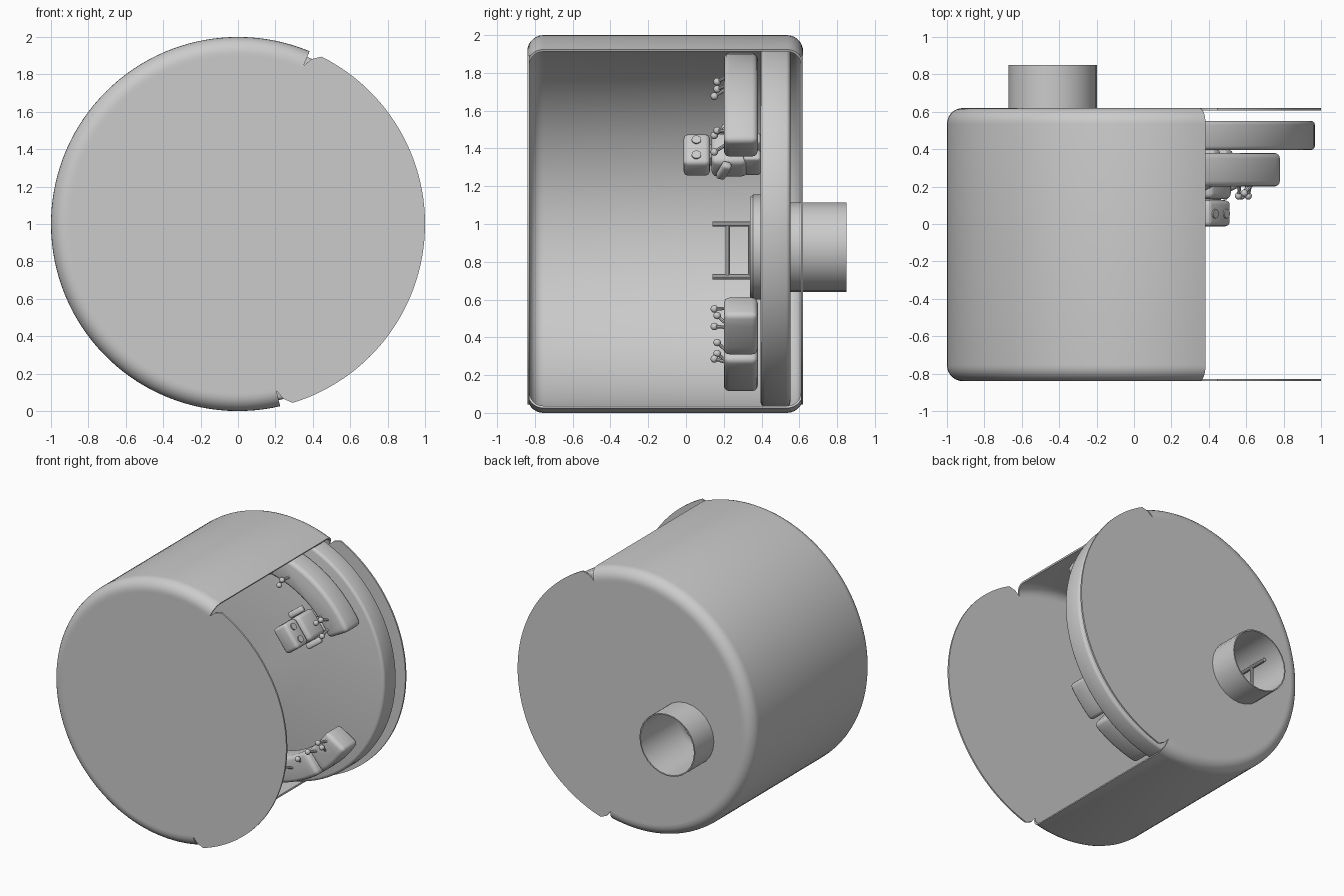
import bpy, bmesh, math
from mathutils import Matrix, Vector

if "Cube" in bpy.data.objects:
    bpy.data.objects.remove(bpy.data.objects["Cube"])

HATCH = (-0.435, 0.878)          # x, z of the entry tube
TOP, BOTTOM = 67.5, 283.0        # wall runs between these angles, the rest is open


def polar(r, deg, y, c=(0, 1)):
    a = math.radians(deg)
    return Vector((c[0] + r * math.cos(a), y, c[1] + r * math.sin(a)))


def finish(name, bm, bevel=0, segs=3, solid=0, cutter=None):
    bmesh.ops.recalc_face_normals(bm, faces=bm.faces[:])
    me = bpy.data.meshes.new(name)
    bm.to_mesh(me)
    bm.free()
    ob = bpy.data.objects.new(name, me)
    bpy.context.collection.objects.link(ob)
    if solid:
        m = ob.modifiers.new("solid", 'SOLIDIFY')
        m.thickness, m.offset = solid, -1
    if bevel:
        m = ob.modifiers.new("bevel", 'BEVEL')
        m.width, m.segments, m.limit_method = bevel, segs, 'ANGLE'
        m.angle_limit = math.radians(40)
    if cutter:
        m = ob.modifiers.new("hole", 'BOOLEAN')
        m.operation, m.object, m.solver = 'DIFFERENCE', cutter, 'EXACT'
    bpy.context.view_layer.update()
    done = bpy.data.meshes.new_from_object(
        ob.evaluated_get(bpy.context.evaluated_depsgraph_get()))
    ob.modifiers.clear()
    ob.data = done
    bpy.ops.object.select_all(action='DESELECT')
    ob.select_set(True)
    bpy.context.view_layer.objects.active = ob
    bpy.ops.object.shade_smooth_by_angle(angle=math.radians(35))
    return ob


def prism(name, outline, y0, y1, **kw):
    """Extrude an outline lying in the xz plane from y0 to y1."""
    bm = bmesh.new()
    f = bm.faces.new([bm.verts.new((p.x, y0, p.z)) for p in outline])
    r = bmesh.ops.extrude_face_region(bm, geom=[f])
    vs = [v for v in r["geom"] if isinstance(v, bmesh.types.BMVert)]
    bmesh.ops.translate(bm, verts=vs, vec=(0, y1 - y0, 0))
    return finish(name, bm, **kw)


def lathe(name, profile, angles, c=(0, 1), loop=False, **kw):
    """Sweep (r, y) points round a y axis through c."""
    bm = bmesh.new()
    rows = [[bm.verts.new(polar(r, a, y, c)) for r, y in profile] for a in angles]
    pairs = list(zip(rows, rows[1:])) + ([(rows[-1], rows[0])] if loop else [])
    n = len(profile)
    for p, q in pairs:
        for i in range(n if loop else n - 1):
            j = (i + 1) % n
            bm.faces.new((p[i], p[j], q[j], q[i]))
    return finish(name, bm, **kw)


def rod(name, a, b, r, sides=10):
    a, b = Vector(a), Vector(b)
    bm = bmesh.new()
    m = Matrix.Translation((a + b) / 2) @ (b - a).to_track_quat('Z', 'Y').to_matrix().to_4x4()
    bmesh.ops.create_cone(bm, cap_ends=True, segments=sides, radius1=r, radius2=r,
                          depth=(b - a).length, matrix=m)
    return finish(name, bm)


def circle(r, n, c=(0, 1)):
    return [polar(r, 360 * i / n, 0, c) for i in range(n)]


def span(a, b, n):
    return [a + (b - a) * i / n for i in range(n + 1)]


# hole cutter for the entry tube
cutter = prism("hatch_cutter", circle(0.23, 24, HATCH), 0.3, 0.8)
cutter.hide_render = True

# outer wall with rounded shoulders
R, Y0, Y1 = 0.085, -0.84, 0.62
prof = [(0.90, Y0)]
prof += [(1 - R + R * math.sin(math.radians(t)), Y0 + R - R * math.cos(math.radians(t)))
         for t in span(0, 90, 7)]
prof += [(1 - R + R * math.cos(math.radians(t)), Y1 - R + R * math.sin(math.radians(t)))
         for t in span(0, 90, 7)]
prof += [(0.90, Y1)]
lathe("outer_wall", prof, span(TOP, BOTTOM, 80), solid=0.012)

# end plates: tucked inside the wall, full radius along the opening
rim = [polar(0.915, a, 0) for a in span(TOP, BOTTOM, 80)]
rim += [polar(0.965, BOTTOM + 1.5, 0)]
rim += [polar(1.0, a, 0) for a in span(BOTTOM + 4, TOP + 356, 54)]
rim += [polar(0.965, TOP + 358.5, 0)]
prism("front_plate", rim, Y0, Y0 + 0.012)
prism("back_plate", rim, Y1 - 0.012, Y1, cutter=cutter)

# floor disc
prism("floor", circle(0.967, 96), 0.395, 0.552, bevel=0.022, cutter=cutter)

# entry tube and raised hatch ring
ring = span(0, 345, 23)
lathe("entry_tube", [(0.237, 0.40), (0.237, 0.85), (0.228, 0.85), (0.228, 0.40)],
      ring, HATCH, loop=True)
lathe("hatch_ring", [(0.228, 0.40), (0.228, 0.355), (0.238, 0.34), (0.265, 0.34),
                     (0.277, 0.355), (0.277, 0.40)], ring, HATCH, loop=True)

# ladder
for z in (0.72, 1.0):
    rod("ladder_rail", (-0.59, 0.14, z), (-0.59, 0.72, z), 0.014)
for y in (0.22, 0.34, 0.46, 0.58):
    rod("ladder_rung", (-0.59, y, 0.72), (-0.59, y, 1.0), 0.012)

# curved control desks, with levers
for a0, a1 in ((29, 96), (-51, -32), (-80, -53)):
    n = max(4, int((a1 - a0) / 4))
    pts = [polar(0.905, a, 0) for a in span(a0, a1, n)]
    pts += [polar(0.715, a, 0) for a in span(a1, a0, n)]
    prism("control_desk", pts, 0.20, 0.38, bevel=0.03)
for i, (r, a) in enumerate(((0.75, 34), (0.80, 38), (0.76, 42), (0.79, 68), (0.75, 72),
                            (0.80, 76), (0.76, -36), (0.80, -41), (0.76, -46),
                            (0.77, -60), (0.80, -66), (0.76, -72))):
    base = polar(r, a, 0.21)
    tip = polar(r - 0.03, a + (2 if i % 2 else -2), 0.15 + 0.015 * (i % 2))
    rod("lever", base, tip, 0.009, 8)
    bm = bmesh.new()
    bmesh.ops.create_uvsphere(bm, u_segments=12, v_segments=8, radius=0.02,
                              matrix=Matrix.Translation(tip))
    finish("lever_knob", bm)

# robot: local x forward, y sideways, z towards the front of the model
fwd, up = Vector((0.8, 0, 0.6)), Vector((0, -1, 0))
side = up.cross(fwd)
frame = Matrix((fwd, side, up)).transposed().to_4x4()
frame.translation = (0.41, 0.39, 1.365)


def box(name, loc, size, bevel=0.02, tilt=0):
    bm = bmesh.new()
    m = frame @ Matrix.Translation(loc) @ Matrix.Rotation(tilt, 4, 'Y') @ Matrix.Diagonal((*size, 1))
    bmesh.ops.create_cube(bm, size=1, matrix=m)
    return finish(name, bm, bevel=bevel)


box("robot_head", (0, 0, 0.333), (0.13, 0.20, 0.14), 0.025)
box("robot_neck", (0, 0, 0.255), (0.08, 0.09, 0.04), 0.01)
box("robot_body", (0, 0, 0.16), (0.15, 0.20, 0.19), 0.03)
for s in (-1, 1):
    rod("robot_eye", frame @ Vector((0.05, s * 0.05, 0.335)),
        frame @ Vector((0.073, s * 0.05, 0.335)), 0.025, 20)
    box("robot_arm", (0.03, s * 0.125, 0.19), (0.12, 0.045, 0.05), 0.015, 0.35)
    box("robot_foot", (0.01, s * 0.055, 0.04), (0.15, 0.07, 0.09), 0.015)
